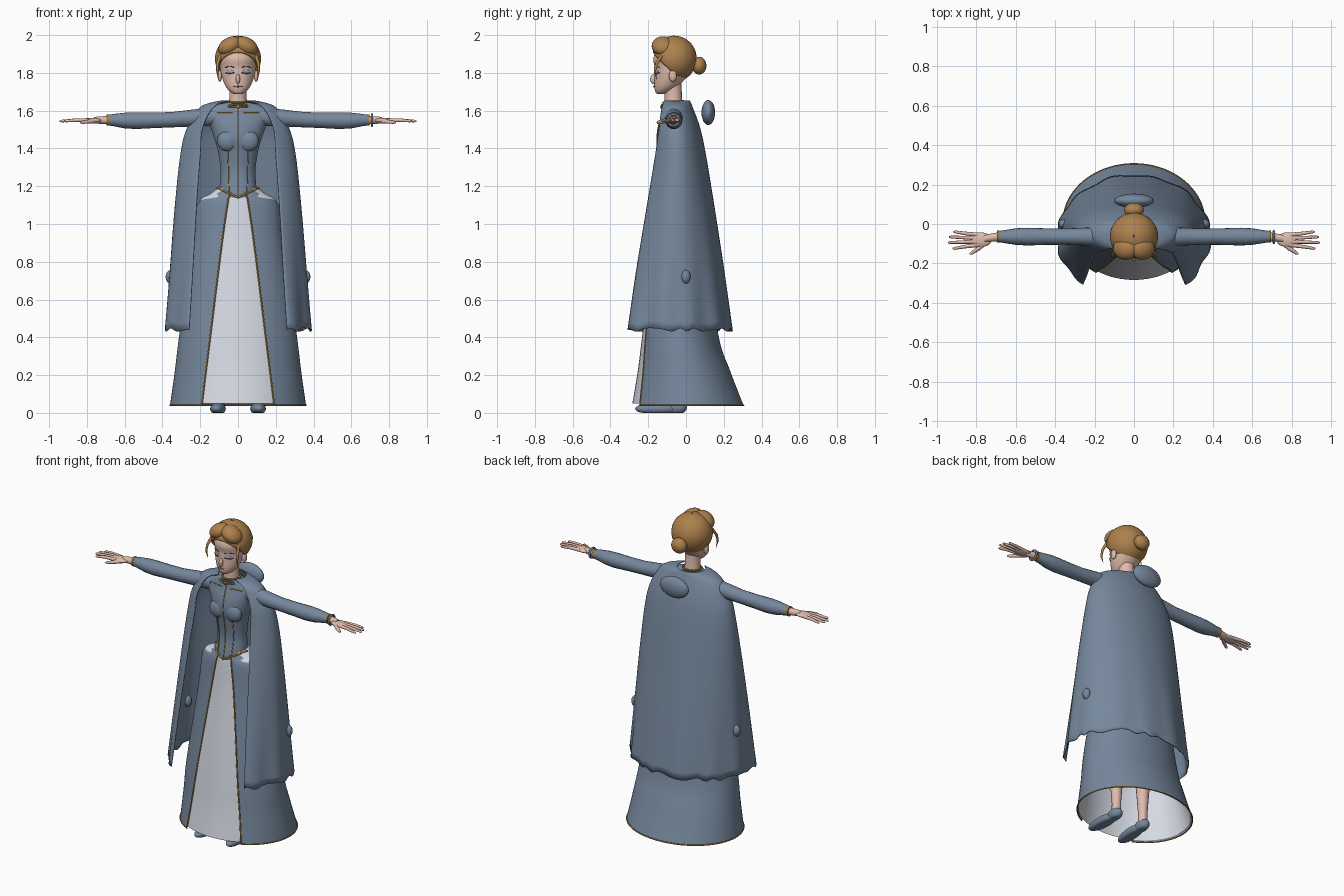
import bpy, bmesh
from math import sin, cos, acos, sqrt, pi, radians
from mathutils import Vector, Matrix

cube = bpy.data.objects.get("Cube")
if cube:
    bpy.data.objects.remove(cube, do_unlink=True)
made = []
SIDES = ((1, "left"), (-1, "right"))

def material(name, *rgb):
    m = bpy.data.materials.new(name)
    m.use_nodes = True
    m.diffuse_color = (*rgb, 1)
    m.node_tree.nodes["Principled BSDF"].inputs["Base Color"].default_value = (*rgb, 1)
    return m

BLUE = material("slate_blue_cloth", .18, .245, .335)
WHITE = material("pale_underskirt", .67, .70, .77)
SKIN = material("skin", .74, .50, .41)
HAIR = material("golden_brown_hair", .42, .22, .075)
GOLD = material("gold_trim", .36, .20, .04)
LID = material("pale_blue_eyelid", .30, .40, .60)
DARK = material("dark_lash", .06, .04, .04)
LIP = material("lips", .50, .20, .19)

def add(name, data, mat):
    ob = bpy.data.objects.new(name, data)
    bpy.context.scene.collection.objects.link(ob)
    data.materials.append(mat)
    made.append(ob)
    return ob

def mesh(name, bm, mat):
    me = bpy.data.meshes.new(name)
    bmesh.ops.recalc_face_normals(bm, faces=bm.faces[:])
    bm.to_mesh(me)
    bm.free()
    return add(name, me, mat)

def grid(name, rows, mat, closed=False, cap=False, thick=0):
    bm = bmesh.new()
    vs = [[bm.verts.new(p) for p in row] for row in rows]
    n = len(rows[0])
    for a, b in zip(vs, vs[1:]):
        for j in range(n if closed else n - 1):
            k = (j + 1) % n
            bm.faces.new((a[j], a[k], b[k], b[j]))
    if cap:
        bm.faces.new(vs[0])
        bm.faces.new(vs[-1])
    ob = mesh(name, bm, mat)
    if thick:
        mod = ob.modifiers.new("thickness", 'SOLIDIFY')
        mod.thickness, mod.offset = thick, -1

def blob(name, mat, centre, size, turn=0, tilt=0, floor=False):
    bm = bmesh.new()
    bmesh.ops.create_uvsphere(bm, u_segments=24, v_segments=14, radius=1)
    bm.transform(Matrix.Translation(centre) @ Matrix.Rotation(turn, 4, 'Z')
                 @ Matrix.Rotation(tilt, 4, 'Y') @ Matrix.Diagonal((*size, 1)))
    if floor:
        for v in bm.verts:
            v.co.z = max(v.co.z, 0)
    mesh(name, bm, mat)

def tube(name, mat, pts, radius, radii=None, closed=False, res=3):
    cu = bpy.data.curves.new(name, 'CURVE')
    cu.dimensions = '3D'
    cu.bevel_depth, cu.bevel_resolution, cu.use_fill_caps = radius, res, True
    sp = cu.splines.new('POLY')
    sp.points.add(len(pts) - 1)
    sp.use_cyclic_u = closed
    for i, p in enumerate(pts):
        sp.points[i].co = (*p, 1)
        sp.points[i].radius = radii[i] / radius if radii else 1
    add(name, cu, mat)

def smooth(rings, n=5):
    # Catmull-Rom between rings of (z, half width, front y, back y, opening)
    r = [Vector(a) for a in rings]
    out = []
    for i in range(len(r) - 1):
        p0, p1, p2, p3 = r[max(i - 1, 0)], r[i], r[i + 1], r[min(i + 2, len(r) - 1)]
        for t in (k / n for k in range(n)):
            out.append(p1 + .5 * (t * (p2 - p0) + t * t * (2 * p0 - 5 * p1 + 4 * p2 - p3)
                                  + t ** 3 * (3 * p1 - p0 - 3 * p2 + p3)))
    return out + [r[-1]]

def ring(r, n=64):
    z, w, yf, yb, xe = r
    yc = (yf + yb) / 2
    a = acos(min(1, max(0, xe / w)))
    steps = n if xe == 0 else n - 1
    ts = [-a + (pi + 2 * a) * j / steps for j in range(n)]
    return [Vector((w * cos(t), yc + (yb - yc) * sin(t), z)) for t in ts]

def front(rings, x, z):
    # Front surface depth of a lofted body
    for a, b in zip(rings, rings[1:]):
        if min(a[0], b[0]) <= z <= max(a[0], b[0]):
            r = a.lerp(b, (z - a[0]) / (b[0] - a[0]))
            yc = (r[2] + r[3]) / 2
            return yc + (r[2] - yc) * sqrt(max(0, 1 - (x / r[1]) ** 2))
    return 0

# Skirt, underskirt and trims
skirt = smooth([(1.19, .10, -.135, .03, .02), (1.15, .155, -.142, .05, .045), (1.10, .215, -.15, .09, .056),
                (.9, .24, -.17, .11, .085), (.42, .31, -.235, .17, .145), (.22, .335, -.26, .235, .17),
                (.04, .36, -.29, .305, .192)])
rows = [ring(r) for r in skirt]
grid("overskirt", rows, BLUE)
lining = [ring((z + .01, w - .008, f + .006, b - .008, 0)) for z, w, f, b, _ in skirt]
grid("underskirt", lining, WHITE, closed=True)
tube("skirt_hem_trim", GOLD, rows[-1], .004)
tube("left_skirt_edge_trim", GOLD, [r[0] for r in rows], .004)
tube("right_skirt_edge_trim", GOLD, [r[-1] for r in rows], .004)

# Bodice with seams
bodice = smooth([(1.14, .10, -.15, .02, 0), (1.2, .097, -.138, .02, 0), (1.28, .092, -.128, .015, 0),
                 (1.38, .105, -.14, .02, 0), (1.45, .125, -.153, .025, 0), (1.52, .15, -.145, .025, 0),
                 (1.58, .185, -.125, .01, 0), (1.62, .15, -.115, 0, 0), (1.645, .055, -.115, -.02, 0)])
grid("bodice", [ring(r) for r in bodice], BLUE, closed=True, cap=True)

def seam(name, pts):
    tube(name, GOLD, [(x, front(bodice, x, z) - .001, z) for x, z in pts], .0025)

seam("centre_seam", [(0, 1.15 + .02 * i) for i in range(24)])
for s, side in SIDES:
    blob(side + "_bust", BLUE, (s * .055, -.125, 1.44), (.055, .032, .055))
    seam(side + "_bodice_seam", [(s * (.048 + .0005 * i), 1.17 + .02 * i) for i in range(13)])
    seam(side + "_yoke_seam", [(s * (.03 + .01 * i), 1.59) for i in range(9)])
waist = [(i * .011, 1.14 + .05 * (abs(i) / 10) ** .9) for i in range(-10, 11)]
tube("waist_trim", GOLD, [(x, min(front(bodice, x, z), front(skirt, x, z)) - .001, z) for x, z in waist], .005)

# Cape, with folds growing towards the hem
cape = smooth([(1.655, .085, -.13, .02, .055), (1.62, .2, -.15, .035, .13), (1.51, .27, -.18, .075, .188),
               (1.37, .305, -.2, .105, .2), (1.1, .335, -.257, .15, .22), (.75, .365, -.33, .205, .24),
               (.44, .39, -.387, .25, .258)])
rows = [ring(r, 96) for r in cape]
for row in rows:
    k = ((1.655 - row[0].z) / 1.215) ** 3
    for j, p in enumerate(row):
        fold = 1 + .018 * k * (sin(j * .62) + .5 * sin(j * .37 + 1))
        p.x *= fold
        p.y *= fold
        p.z += .009 * k ** 3 * sin(j * .8 + 2 * sin(j * .3))
grid("cape", rows, BLUE, thick=.005)
blob("cape_back_ornament", BLUE, (0, .118, 1.59), (.10, .036, .066))

# Head, neck and face
head = smooth([(1.688, .02, -.152, -.11, 0), (1.70, .042, -.162, -.08, 0), (1.73, .066, -.168, -.04, 0),
               (1.78, .086, -.167, .005, 0), (1.83, .095, -.166, .03, 0), (1.88, .099, -.172, .04, 0),
               (1.95, .08, -.14, .01, 0), (1.975, .04, -.1, -.03, 0)])
grid("head", [ring(r, 40) for r in head], SKIN, closed=True, cap=True)
tube("neck", SKIN, [(0, -.065, 1.6), (0, -.067, 1.66), (0, -.07, 1.74)], .047, [.055, .046, .046], res=8)
blob("nose", SKIN, (0, -.17, 1.767), (.012, .02, .026))
mouth = [i * .006 for i in range(-4, 5)]
tube("mouth", LIP, [(x, front(head, x, 1.728) - .001, 1.728) for x in mouth], .004,
     [.005 - abs(x) * .15 for x in mouth])
for s, side in SIDES:
    x = s * .043
    blob(side + "_eyelid", LID, (x, front(head, x, 1.806) - .001, 1.806), (.021, .004, .01), s * .45)
    for part, z, r, bow in (("lash", 1.797, .0025, .004), ("brow", 1.835, .002, -.007)):
        pts = [(s * (.02 + .006 * i), z + bow * ((i - 4) / 4) ** 2) for i in range(9)]
        tube(side + "_" + part, DARK, [(a, front(head, a, c) - .004, c) for a, c in pts], r)
    blob(side + "_ear", SKIN, (s * .096, -.07, 1.785), (.012, .02, .032))

# Hair: a cap with a curved hairline, swept front, bun and loose strands
def hair_point(i, a):
    f = cos(a)
    low = 1.785 + (.125 if f > 0 else .03) * f
    phi = acos((low - 1.875) / .122) * max(i, .02) / 16
    return (.122 * sin(phi) * sin(a), -.062 - .119 * sin(phi) * f, 1.875 + .122 * cos(phi))

rows = [[hair_point(i, 2 * pi * j / 56) for j in range(56)] for i in range(17)]
grid("hair_cap", rows, HAIR, closed=True, cap=False, thick=.012)
blob("hair_bun", HAIR, (0, .07, 1.838), (.05, .038, .047))
for s, side in SIDES:
    blob(side + "_swept_hair", HAIR, (s * .042, -.122, 1.942), (.068, .06, .046), tilt=s * .5)
    tube(side + "_loose_strand", HAIR, [(s * .095, -.13, 1.89), (s * .108, -.155, 1.85),
         (s * .11, -.165, 1.81), (s * .104, -.155, 1.765)], .007, [.01, .008, .006, .001])

# Collar and bracelet
turn = [2 * pi * i / 32 for i in range(32)]
for name, z, r, mat in (("upper_collar_trim", 1.647, .054, GOLD), ("collar", 1.637, .06, BLUE),
                        ("lower_collar_trim", 1.625, .066, GOLD)):
    tube(name, mat, [(r * cos(t), -.066 + r * sin(t), z + .004 * sin(t)) for t in turn], .005, closed=True)
blob("collar_brooch", GOLD, (0, -.13, 1.62), (.01, .005, .012))
tube("left_bracelet", BLUE, [(.71, -.066 + .03 * cos(t), 1.55 + .03 * sin(t)) for t in turn], .006, closed=True)

# Arms, hands, legs, shoes and side ornaments
sleeve = [(.12, 1.57, .05), (.25, 1.56, .045), (.35, 1.552, .041), (.45, 1.549, .042),
          (.54, 1.547, .045), (.6, 1.548, .042), (.65, 1.55, .034), (.69, 1.55, .028)]
tips = (.918, -.04), (.94, -.066), (.945, -.094), (.922, -.124)
for s, side in SIDES:
    tube(side + "_sleeve", BLUE, [(s * x, -.064, z) for x, z, _ in sleeve], .04, [r for *_, r in sleeve], res=7)
    tube(side + "_cuff", GOLD, [(s * .682, -.064, 1.55), (s * .695, -.064, 1.55)], .03, res=7)
    tube(side + "_wrist", SKIN, [(s * .68, -.064, 1.55), (s * .73, -.07, 1.55), (s * .76, -.075, 1.549)],
         .022, [.023, .02, .018], res=5)
    blob(side + "_palm", SKIN, (s * .777, -.08, 1.548), (.055, .037, .014))
    for i, (tx, ty) in enumerate(tips):
        y = -.055 - .017 * i
        tube(side + "_finger", SKIN, [(s * .79, y, 1.549), (s * .86, (y + ty) / 2, 1.55),
             (s * (tx - .01), ty, 1.545), (s * tx, ty, 1.544)], .009, [.011, .009, .007, .003])
    tube(side + "_thumb", SKIN, [(s * .745, -.085, 1.546), (s * .79, -.125, 1.542), (s * .825, -.148, 1.538),
         (s * .835, -.153, 1.537)], .01, [.013, .011, .008, .003])
    tube(side + "_leg", SKIN, [(s * .1, -.04, z) for z in (.03, .1, .3, .6, .95)], .04,
         [.028, .027, .042, .05, .06], res=6)
    blob(side + "_shoe", BLUE, (s * .106, -.15, .022), (.041, .12, .032), turn=s * .06, floor=True)
    blob(side + "_shoe_heel", BLUE, (s * .102, -.05, .028), (.035, .055, .036), floor=True)
    blob(side + "_cape_ornament", BLUE, (s * .358, 0, .72), (.025, .024, .036))

# Curves become meshes, then everything is smoothed with sharp edges kept
bpy.ops.object.select_all(action='DESELECT')
for ob in made:
    if ob.type == 'CURVE':
        ob.select_set(True)
        bpy.context.view_layer.objects.active = ob
bpy.ops.object.convert(target='MESH')
for ob in made:
    ob.select_set(True)
bpy.ops.object.shade_smooth_by_angle(angle=radians(45))
